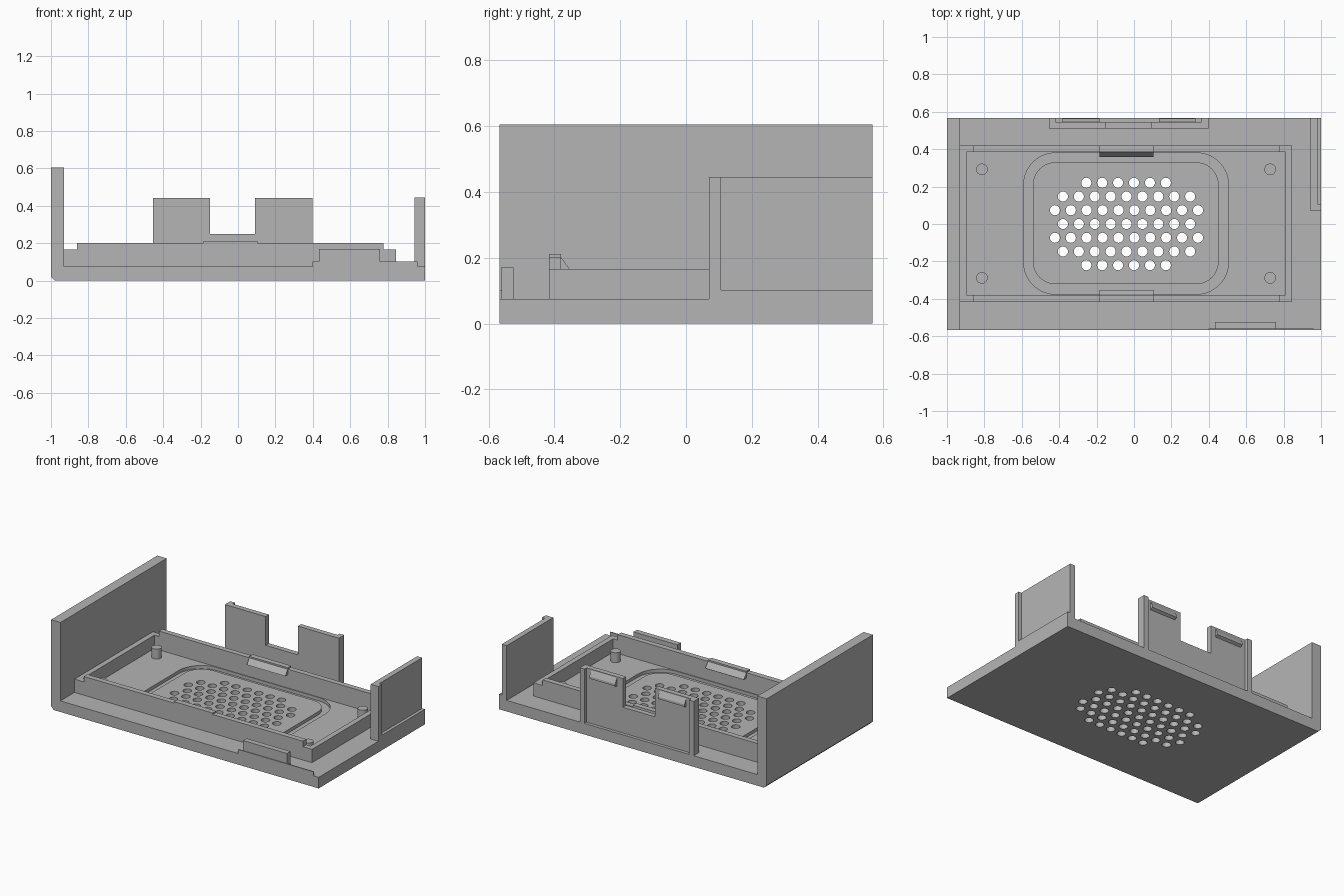
import bpy, bmesh, math

if "Cube" in bpy.data.objects:
    bpy.data.objects.remove(bpy.data.objects["Cube"])

grey = bpy.data.materials.new("light_grey")
grey.diffuse_color = (0.46, 0.46, 0.46, 1)
grey.use_nodes = True
grey.node_tree.nodes["Principled BSDF"].inputs["Base Color"].default_value = grey.diffuse_color


def finish(name, bm):
    bmesh.ops.recalc_face_normals(bm, faces=bm.faces)
    me = bpy.data.meshes.new(name)
    bm.to_mesh(me)
    bm.free()
    me.materials.append(grey)
    ob = bpy.data.objects.new(name, me)
    bpy.context.collection.objects.link(ob)
    return ob


def add_prism(bm, pts, axis, a, b):
    """Extrude a 2D profile from a to b; the profile lies in the other two axes."""
    def place(p, t):
        return {"x": (t, *p), "y": (p[0], t, p[1]), "z": (*p, t)}[axis]
    lo = [bm.verts.new(place(p, a)) for p in pts]
    hi = [bm.verts.new(place(p, b)) for p in pts]
    bm.faces.new(lo)
    bm.faces.new(hi[::-1])
    for i in range(len(pts)):
        j = (i + 1) % len(pts)
        bm.faces.new((lo[i], hi[i], hi[j], lo[j]))


def prism(name, pts, axis, a, b):
    bm = bmesh.new()
    add_prism(bm, pts, axis, a, b)
    return finish(name, bm)


def box(name, x0, x1, y0, y1, z0, z1):
    return prism(name, [(x0, y0), (x1, y0), (x1, y1), (x0, y1)], "z", z0, z1)


def circle(cx, cy, r, n):
    return [(cx + r * math.cos(2 * math.pi * i / n), cy + r * math.sin(2 * math.pi * i / n)) for i in range(n)]


def rounded_rect(x0, x1, y0, y1, r, n=10):
    pts = []
    corners = [(x1 - r, y1 - r), (x0 + r, y1 - r), (x0 + r, y0 + r), (x1 - r, y0 + r)]
    for k, (cx, cy) in enumerate(corners):
        for i in range(n + 1):
            a = math.pi / 2 * (k + i / n)
            pts.append((cx + r * math.cos(a), cy + r * math.sin(a)))
    return pts


def cut(ob, cutter):
    m = ob.modifiers.new("cut", "BOOLEAN")
    m.operation, m.solver, m.object = "DIFFERENCE", "EXACT", cutter
    bpy.context.view_layer.objects.active = ob
    bpy.ops.object.modifier_apply(modifier=m.name)
    bpy.data.objects.remove(cutter)


Y, FLOOR = 0.567, 0.075

# base plate and tall left wall in one profile, chamfered on the lower left edge
base = prism("base_and_left_wall",
             [(-0.98, 0), (1, 0), (1, FLOOR), (-0.93, FLOOR), (-0.93, 0.605), (-1, 0.605), (-1, 0.02)],
             "y", -Y, Y)

# staggered vent holes
bm = bmesh.new()
rows = [(-3, 6, -0.255), (-2, 9, -0.38), (-1, 10, -0.423), (0, 9, -0.38),
        (1, 10, -0.423), (2, 9, -0.38), (3, 6, -0.255)]
for row, count, x0 in rows:
    for i in range(count):
        add_prism(bm, circle(x0 + i * 0.085, row * 0.0735, 0.027, 20), "z", -0.05, 0.15)
cut(base, finish("vent_cutter", bm))

# shallow rounded groove around the vent
bm = bmesh.new()
loops = []
for pts in (rounded_rect(-0.59, 0.505, -0.375, 0.38, 0.17), rounded_rect(-0.54, 0.452, -0.322, 0.33, 0.12)):
    for z in (0.053, 0.12):
        loops.append([bm.verts.new((*p, z)) for p in pts])
for a, b in ((0, 1), (1, 3), (3, 2), (2, 0)):
    n = len(loops[a])
    for i in range(n):
        j = (i + 1) % n
        bm.faces.new((loops[a][i], loops[a][j], loops[b][j], loops[b][i]))
cut(base, finish("groove_cutter", bm))

# inner frame: side walls low, front and back walls raised in the middle
box("frame_left", -0.93, -0.895, -0.38, 0.385, FLOOR, 0.165)
box("frame_right", 0.81, 0.845, -0.38, 0.385, FLOOR, 0.165)
step = [(-0.93, FLOOR), (0.845, FLOOR), (0.845, 0.165), (0.777, 0.165),
        (0.777, 0.202), (-0.86, 0.202), (-0.86, 0.165), (-0.93, 0.165)]
prism("frame_front", step, "y", -0.417, -0.38)
prism("frame_back", step, "y", 0.385, 0.421)

# wedge clips on the frame
for name, s, edge in (("front", 1, -0.417), ("back", -1, 0.421)):
    wedge = [(edge, 0.202), (edge + s * 0.037, 0.165), (edge + s * 0.064, 0.165),
             (edge + s * 0.037, 0.202), (edge + s * 0.037, 0.212), (edge, 0.212)]
    prism("frame_clip_" + name, wedge, "x", -0.185, 0.103)

# locating pins
for x in (-0.813, 0.728):
    for y in (-0.288, 0.292):
        pin = prism("locating_pin", circle(x, y, 0.031, 32), "z", FLOOR, 0.142)
        bpy.ops.object.select_all(action="DESELECT")
        pin.select_set(True)
        bpy.context.view_layer.objects.active = pin
        bpy.ops.object.shade_smooth_by_angle(angle=math.radians(40))

# right wall: thin panel, thick front post and low sill
prism("right_wall", [(0.943, 0.07), (1, 0.07), (1, 0.107), (0.98, 0.107), (0.98, Y), (0.943, Y)],
      "z", FLOOR, 0.445)
box("right_wall_sill", 0.98, 1, 0.107, Y, FLOOR, 0.102)

# back panel with two tabs, end ribs and latch ridges
prism("back_panel", [(-0.455, FLOOR), (0.397, FLOOR), (0.397, 0.442), (0.09, 0.442),
                     (0.09, 0.248), (-0.15, 0.248), (-0.15, 0.442), (-0.455, 0.442)], "y", 0.51, 0.545)
for x in (-0.455, 0.362):
    box("back_panel_rib", x, x + 0.035, 0.545, Y, FLOOR, 0.442)
for x0, x1 in ((-0.383, -0.185), (0.135, 0.328)):
    prism("latch_ridge", [(0.545, 0.375), (0.563, 0.385), (0.563, 0.4), (0.545, 0.435)], "x", x0, x1)

# front lip and tab
box("front_lip", 0.397, 0.96, -Y, -0.56, FLOOR, 0.102)
box("front_tab", 0.432, 0.76, -0.562, -0.525, FLOOR, 0.17)
